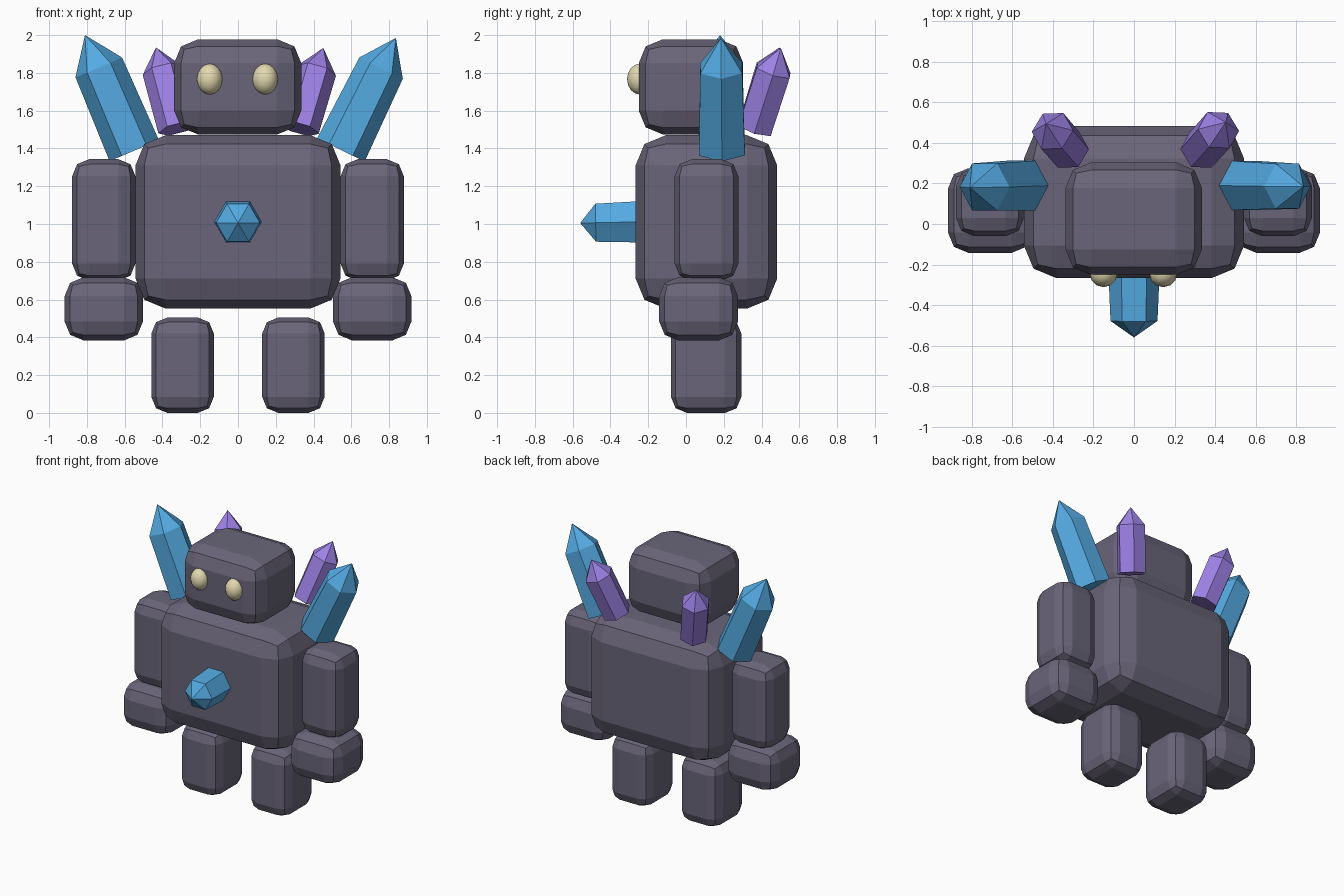
import bpy, bmesh, math
from mathutils import Vector

if "Cube" in bpy.data.objects:
    bpy.data.objects.remove(bpy.data.objects["Cube"])


def material(name, rgb):
    m = bpy.data.materials.new(name)
    m.diffuse_color = (*rgb, 1)
    m.use_nodes = True
    m.node_tree.nodes["Principled BSDF"].inputs["Base Color"].default_value = m.diffuse_color
    return m


STONE = material("dark stone", (0.144, 0.130, 0.192))
BLUE = material("blue crystal", (0.089, 0.402, 0.760))
PURPLE = material("purple crystal", (0.335, 0.220, 0.780))
GLOW = material("pale yellow", (0.76, 0.69, 0.43))


def finish(name, bm, mat):
    mesh = bpy.data.meshes.new(name)
    bmesh.ops.recalc_face_normals(bm, faces=bm.faces[:])
    bm.to_mesh(mesh)
    bm.free()
    mesh.materials.append(mat)
    ob = bpy.data.objects.new(name, mesh)
    bpy.context.collection.objects.link(ob)
    return ob


def block(name, lo, hi, bevel):
    """Stone block between two corners with two-step rounded edges."""
    lo, hi = Vector(lo), Vector(hi)
    bm = bmesh.new()
    bmesh.ops.create_cube(bm, size=1)
    for v in bm.verts:
        v.co = (lo + hi) / 2 + v.co * (hi - lo)
    ob = finish(name, bm, STONE)
    mod = ob.modifiers.new("rounded edges", "BEVEL")
    mod.width, mod.segments = bevel, 2
    return ob


def crystal(name, base, tip, r1, r2, shoulder, mat):
    """Six-sided prism from base to shoulder, closed by a point at the tip."""
    base, tip = Vector(base), Vector(tip)
    axis = tip - base
    turn = Vector((0, 0, 1)).rotation_difference(axis)
    bm = bmesh.new()
    rings = []
    for r, t in ((r1, 0), (r2, shoulder)):
        rings.append([bm.verts.new(base + axis * t + turn @ Vector(
            (r * math.cos(i * math.pi / 3), r * math.sin(i * math.pi / 3), 0)))
            for i in range(6)])
    point = bm.verts.new(tip)
    bm.faces.new(rings[0])
    for i in range(6):
        j = (i + 1) % 6
        bm.faces.new((rings[0][i], rings[0][j], rings[1][j], rings[1][i]))
        bm.faces.new((rings[1][i], rings[1][j], point))
    return finish(name, bm, mat)


# Body and head
block("torso", (-0.543, -0.267, 0.552), (0.543, 0.483, 1.47), 0.16)
block("head", (-0.338, -0.25, 1.475), (0.335, 0.303, 1.977), 0.125)

# Limbs and eyes on both sides
for side, s in (("left", -1), ("right", 1)):
    def limb(name, x0, x1, y, z, bevel):
        xs = sorted((s * x0, s * x1))
        block(f"{side}_{name}", (xs[0], y[0], z[0]), (xs[1], y[1], z[1]), bevel)

    limb("arm", 0.543, 0.878, (-0.06, 0.277), (0.70, 1.343), 0.09)
    limb("hand", 0.503, 0.918, (-0.142, 0.275), (0.384, 0.718), 0.10)
    limb("leg", 0.128, 0.459, (-0.08, 0.293), (0.0, 0.505), 0.085)

    bm = bmesh.new()
    bmesh.ops.create_uvsphere(bm, u_segments=12, v_segments=8, radius=1)
    for v in bm.verts:
        v.co = Vector((s * 0.147 - 0.003, -0.243, 1.767)) + v.co * Vector((0.069, 0.069, 0.082))
    for f in bm.faces:
        f.smooth = True
    finish(f"{side}_eye", bm, GLOW)

# Shoulder, back and chest crystals
crystal("left_shoulder_crystal", (-0.55, 0.19, 1.39), (-0.81, 0.18, 2.0), 0.142, 0.134, 0.72, BLUE)
crystal("right_shoulder_crystal", (0.545, 0.19, 1.393), (0.836, 0.185, 1.985), 0.140, 0.128, 0.73, BLUE)
crystal("left_back_crystal", (-0.322, 0.365, 1.505), (-0.434, 0.495, 1.935), 0.103, 0.105, 0.72, PURPLE)
crystal("right_back_crystal", (0.328, 0.365, 1.505), (0.452, 0.502, 1.932), 0.103, 0.105, 0.72, PURPLE)
crystal("chest_crystal", (0, -0.22, 1.012), (0, -0.56, 1.005), 0.127, 0.116, 0.76, BLUE)
